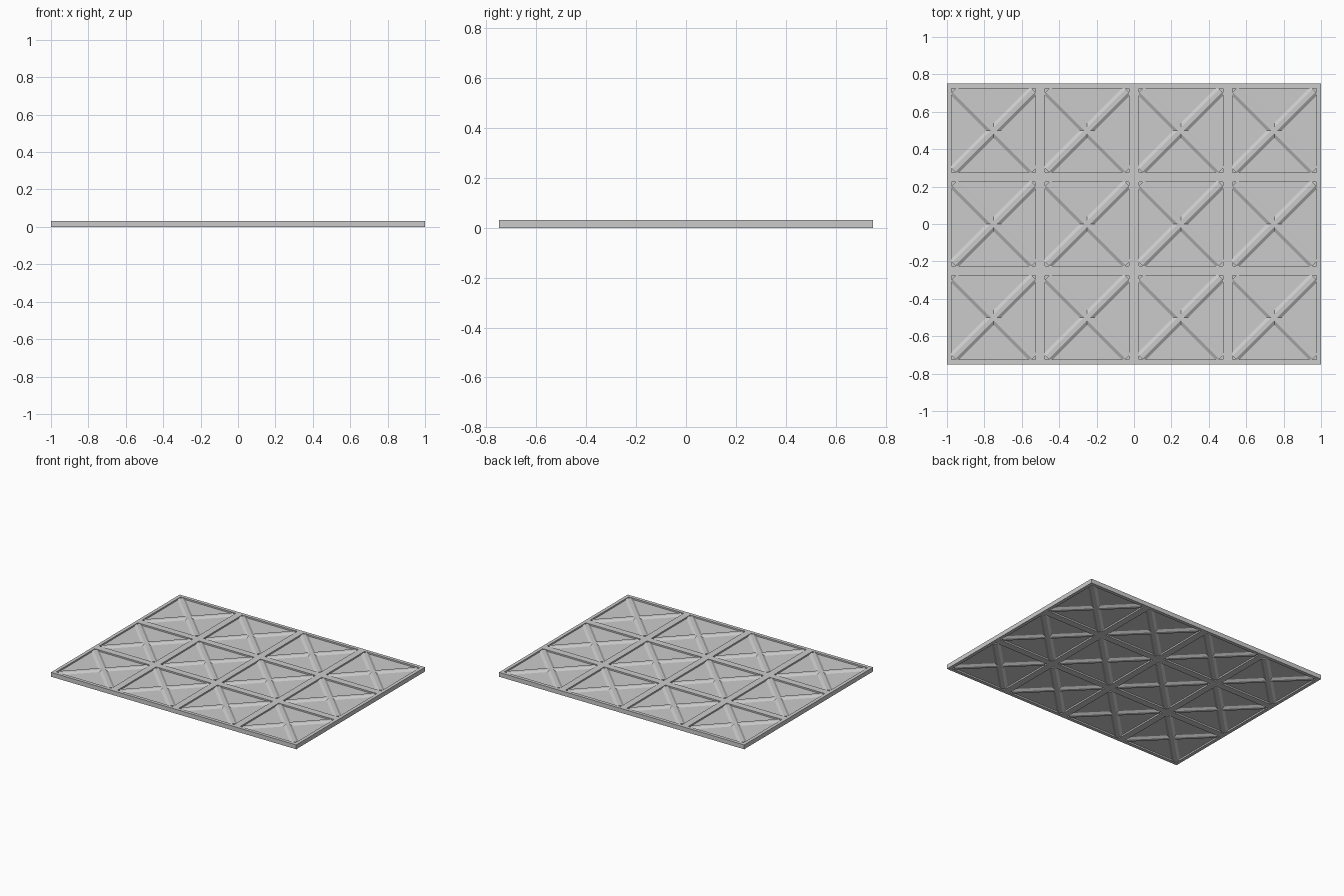
import bpy, bmesh, math
from mathutils import Matrix, Vector

if "Cube" in bpy.data.objects:
    bpy.data.objects.remove(bpy.data.objects["Cube"])

NX, NY, CELL = 4, 3, 0.5      # cells across, cells deep, cell size
T, DEPTH, RIM = 0.032, 0.011, 0.036


def finish(bm, name):
    bmesh.ops.recalc_face_normals(bm, faces=bm.faces)
    me = bpy.data.meshes.new(name)
    bm.to_mesh(me)
    bm.free()
    ob = bpy.data.objects.new(name, me)
    bpy.context.collection.objects.link(ob)
    return ob


# Panel: slab with a square pocket in every cell, top and bottom
bm = bmesh.new()
bmesh.ops.create_grid(bm, x_segments=NX, y_segments=NY, size=1,
                      matrix=Matrix.Diagonal((1, 0.75, 1, 1)))
bottom = bm.faces[:]
ext = bmesh.ops.extrude_face_region(bm, geom=bottom, use_keep_orig=True)["geom"]
top = [f for f in ext if isinstance(f, bmesh.types.BMFace)]
bmesh.ops.translate(bm, vec=(0, 0, T), verts=[v for v in ext if isinstance(v, bmesh.types.BMVert)])
bmesh.ops.recalc_face_normals(bm, faces=bm.faces)
for faces, dz in ((top, -DEPTH), (bottom, DEPTH)):
    bmesh.ops.inset_individual(bm, faces=faces, thickness=RIM, depth=0)
    for f in faces:
        # separate pocket floor from the rim with vertical walls
        g = bmesh.ops.extrude_discrete_faces(bm, faces=[f])["faces"]
        bmesh.ops.translate(bm, vec=(0, 0, dz), verts=g[0].verts)
finish(bm, "panel")

# Cross braces: chamfered bars running corner to corner of each pocket
WIDE, FLAT, GAP = 0.029, 0.012, 0.0005
half = (CELL / 2 - RIM) * math.sqrt(2)
section = [(-FLAT, GAP), (FLAT, GAP), (WIDE, DEPTH), (WIDE, T - DEPTH),
           (FLAT, T - GAP), (-FLAT, T - GAP), (-WIDE, T - DEPTH), (-WIDE, DEPTH)]
for i in range(NX):
    for j in range(NY):
        centre = Vector(((i - (NX - 1) / 2) * CELL, (j - (NY - 1) / 2) * CELL, 0))
        for ang in (45, 135):
            bm = bmesh.new()
            m = Matrix.Translation(centre) @ Matrix.Rotation(math.radians(ang), 4, 'Z')
            ends = [[bm.verts.new(m @ Vector((s * half, y, z))) for y, z in section] for s in (-1, 1)]
            n = len(section)
            for k in range(n):
                bm.faces.new((ends[0][k], ends[0][(k + 1) % n], ends[1][(k + 1) % n], ends[1][k]))
            for e in ends:
                bm.faces.new(e)
            finish(bm, f"brace_{i}_{j}_{ang}")
